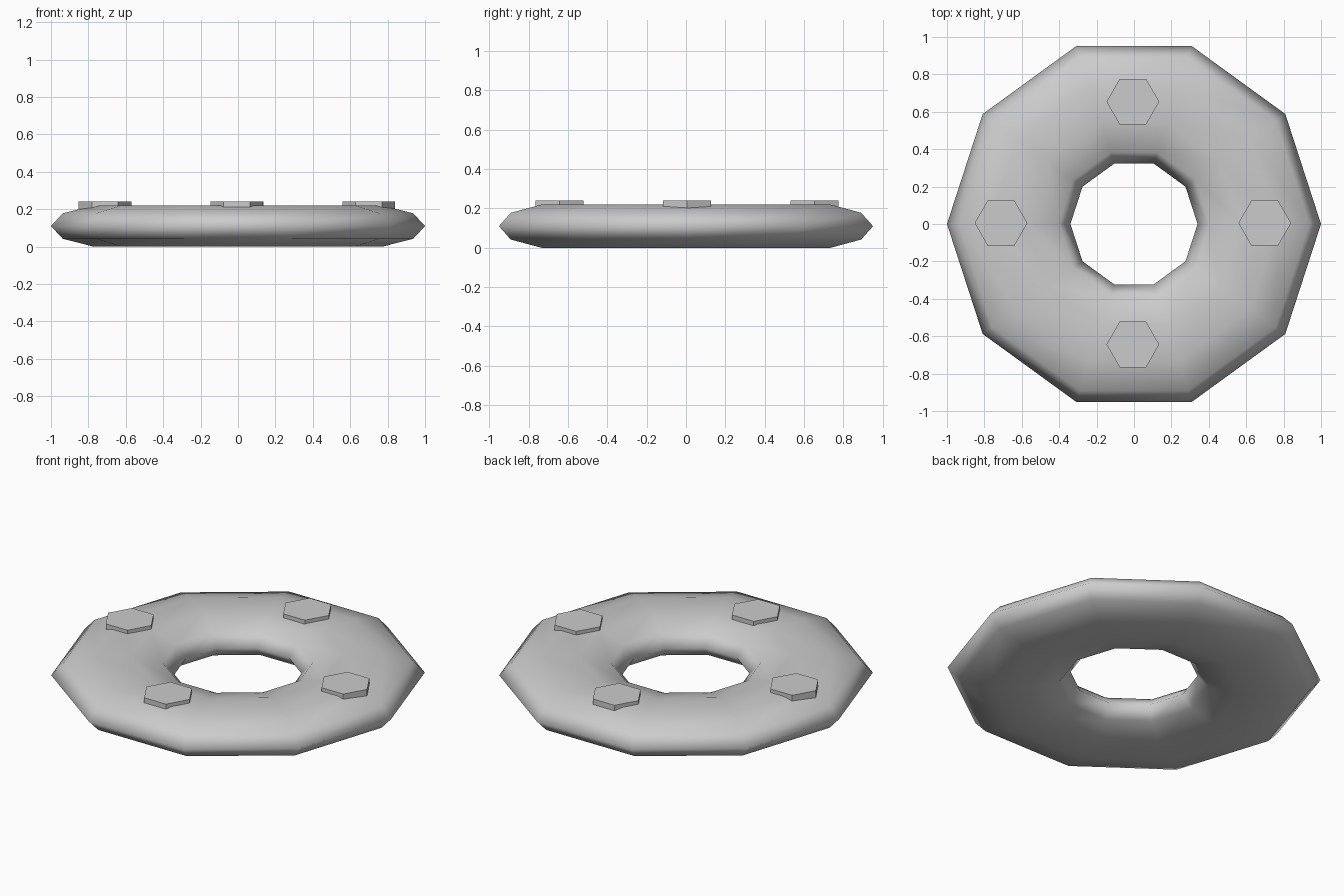
import bpy

if "Cube" in bpy.data.objects:
    bpy.data.objects.remove(bpy.data.objects["Cube"])

# Flattened ten-sided ring
bpy.ops.mesh.primitive_torus_add(major_segments=10, minor_segments=10,
                                 major_radius=0.67, minor_radius=0.33,
                                 location=(0, 0, 0.11))
ring = bpy.context.object
ring.name = "ring"
ring.scale.z = 0.11 / (0.33 * 0.95106)
bpy.ops.object.transform_apply(location=False, rotation=False, scale=True)
bpy.ops.object.shade_smooth()


def add_bolt(name, x, y, bottom=0.195, top=0.241):
    bpy.ops.mesh.primitive_cylinder_add(vertices=6, radius=0.141, depth=top - bottom,
                                        location=(x, y, (top + bottom) / 2),
                                        rotation=(0, 0, 0.5235988))
    bpy.context.object.name = name


# Four hexagonal bolt heads, sunk slightly into the ring
cx, cy = -0.006, 0.005
add_bolt("bolt_right", cx + 0.705, cy)
add_bolt("bolt_left", cx - 0.705, cy)
add_bolt("bolt_back", cx, cy + 0.649)
add_bolt("bolt_front", cx, cy - 0.649)
